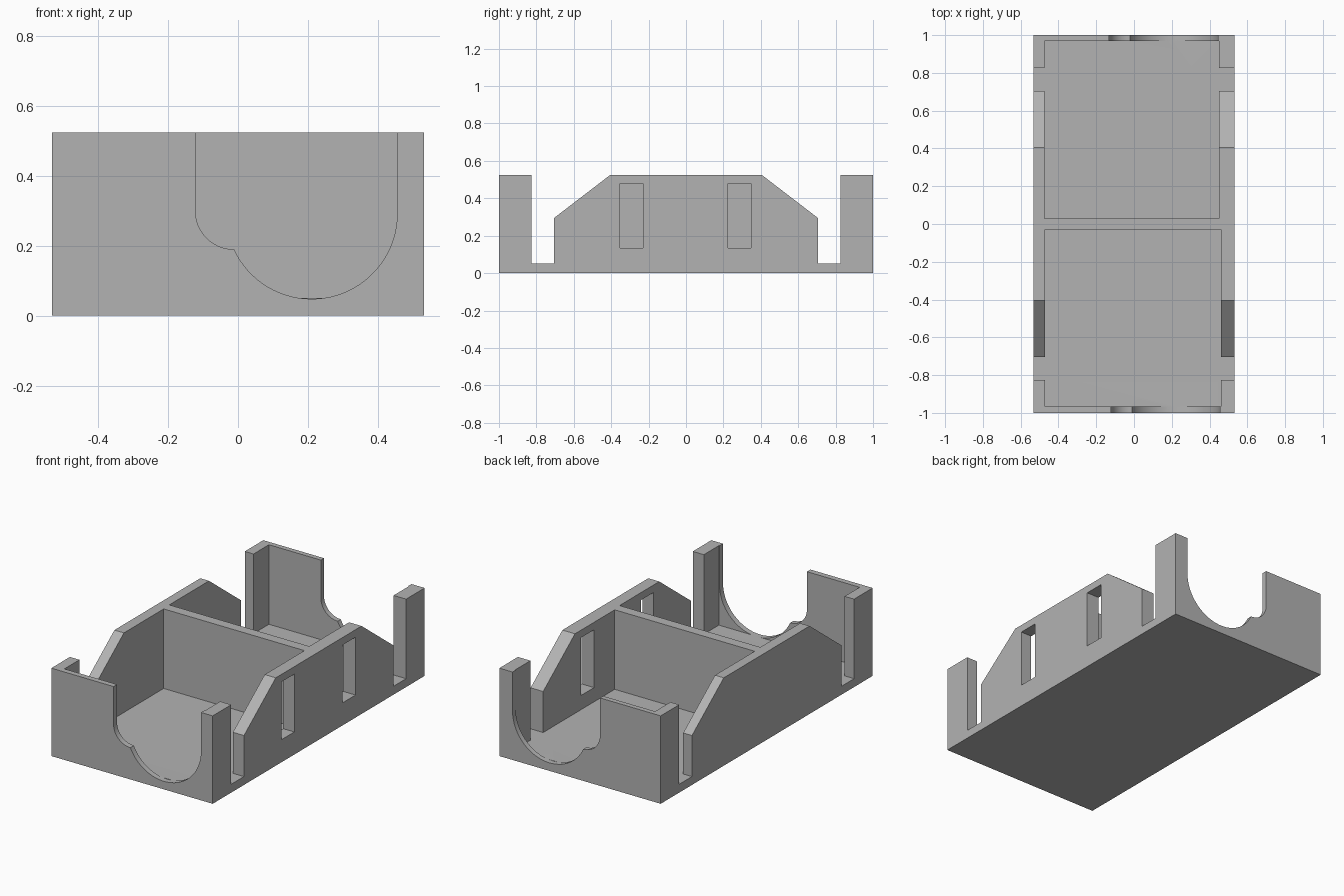
import bpy
import bmesh
from math import cos, sin, radians
from mathutils import Vector

cube = bpy.data.objects.get("Cube")
if cube:
    bpy.data.objects.remove(cube, do_unlink=True)

HALF_W, HEIGHT, FLOOR = 0.533, 0.525, 0.05

grey = bpy.data.materials.new("plain grey")
grey.use_nodes = True
colour = (0.45, 0.45, 0.45, 1)
grey.diffuse_color = colour
grey.node_tree.nodes["Principled BSDF"].inputs["Base Color"].default_value = colour


def prism(name, points, sweep):
    """Extrude a closed outline of 3D points along a vector."""
    bm = bmesh.new()
    face = bm.faces.new([bm.verts.new(p) for p in points])
    new = bmesh.ops.extrude_face_region(bm, geom=[face])["geom"]
    moved = [v for v in new if isinstance(v, bmesh.types.BMVert)]
    bmesh.ops.translate(bm, verts=moved, vec=Vector(sweep))
    bmesh.ops.recalc_face_normals(bm, faces=bm.faces)
    mesh = bpy.data.meshes.new(name)
    bm.to_mesh(mesh)
    bm.free()
    mesh.materials.append(grey)
    obj = bpy.data.objects.new(name, mesh)
    bpy.context.collection.objects.link(obj)
    return obj


def box(name, x0, x1, y0, y1, z0, z1):
    outline = [(x0, y0, z0), (x1, y0, z0), (x1, y1, z0), (x0, y1, z0)]
    return prism(name, outline, (0, 0, z1 - z0))


def cut(target, cutter):
    cutter.hide_render = True
    mod = target.modifiers.new("cut", "BOOLEAN")
    mod.operation, mod.solver, mod.object = "DIFFERENCE", "EXACT", cutter
    bpy.context.view_layer.objects.active = target
    bpy.ops.object.modifier_apply(modifier=mod.name)
    bpy.data.objects.remove(cutter, do_unlink=True)


def arc(cx, cz, r, start, end, steps):
    for i in range(steps + 1):
        a = radians(start + (end - start) * i / steps)
        yield cx + r * cos(a), cz + r * sin(a)


# Tray body: side outline with corner posts, slots and sloped shoulders
half = [(0.405, HEIGHT), (0.705, 0.295), (0.705, FLOOR),
        (0.825, FLOOR), (0.825, HEIGHT), (1, HEIGHT), (1, 0)]
outline = half + [(-y, z) for y, z in reversed(half)]
tray = prism("divided_tray", [(-HALF_W, y, z) for y, z in outline],
             (2 * HALF_W, 0, 0))

# Front and back compartments, leaving the divider between them
cut(tray, box("front_compartment", -0.47, 0.46, -0.967, -0.03, FLOOR, 1))
cut(tray, box("back_compartment", -0.475, 0.45, 0.03, 0.97, FLOOR, 1))

# Rounded openings in the end walls: a small arc meeting a large one
opening = [(-0.122, 0.7)]
opening += arc(-0.012, 0.3, 0.11, 180, 267, 12)
opening += arc(0.211, 0.293, 0.245, 205, 360, 36)
opening += [(0.456, 0.7)]
for name, y, depth, shift in (("front_opening", -1.1, 0.1335, 0),
                              ("back_opening", 0.9695, 0.13, -0.01)):
    cut(tray, prism(name, [(x + shift, y, z) for x, z in opening],
                    (0, depth, 0)))

# Two upright windows in the left wall only
for y in (-0.352, 0.225):
    cut(tray, box("window", 0.4, 0.6, y, y + 0.122, 0.135, 0.48))

bpy.ops.object.select_all(action="DESELECT")
tray.select_set(True)
bpy.context.view_layer.objects.active = tray
bpy.ops.object.shade_smooth_by_angle(angle=radians(25))
